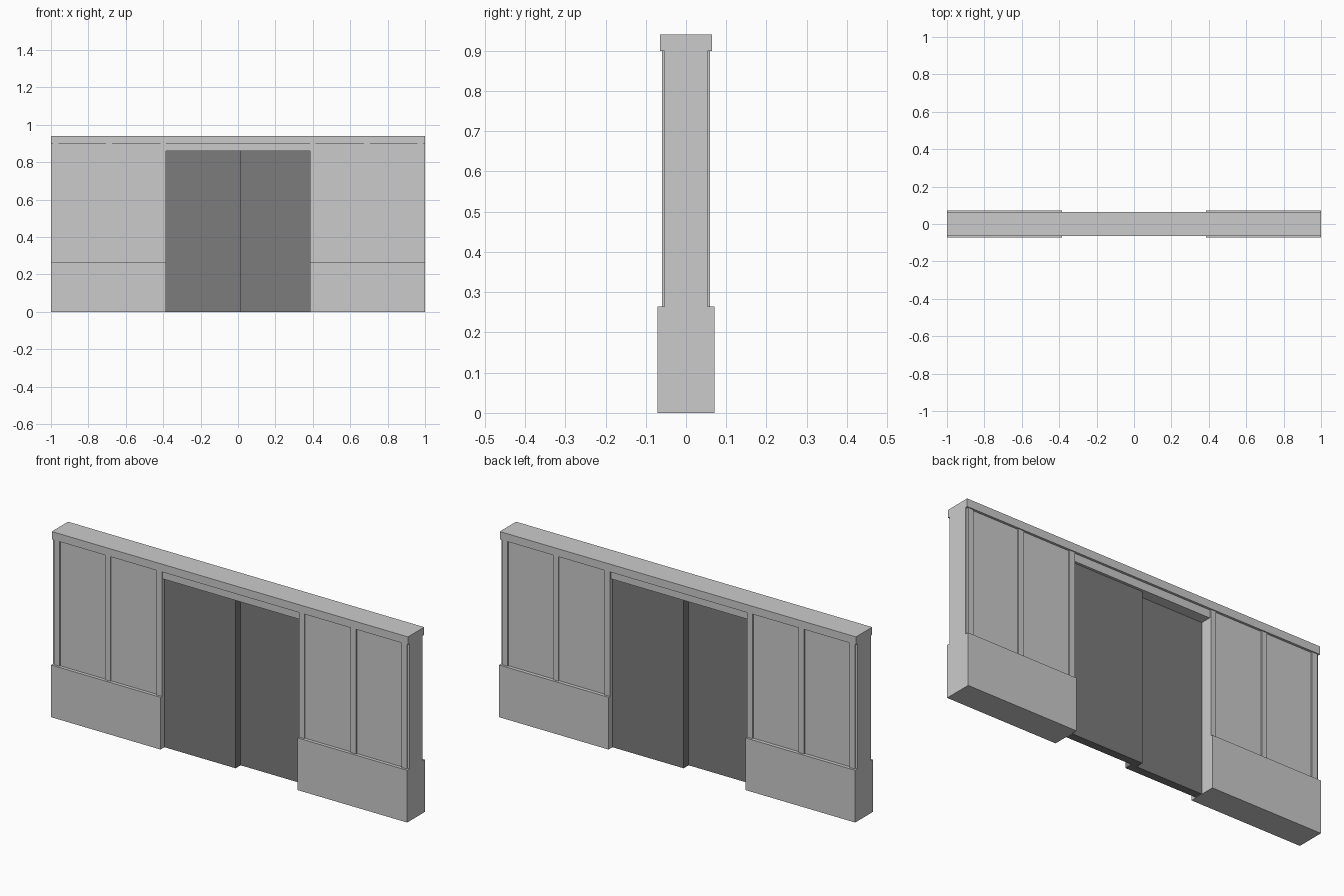
import bpy, bmesh

if "Cube" in bpy.data.objects:
    bpy.data.objects.remove(bpy.data.objects["Cube"])

def prism(name, outline, y0, y1):
    """Extrude an XZ outline from y0 to y1."""
    bm = bmesh.new()
    face = bm.faces.new([bm.verts.new((x, y0, z)) for x, z in outline])
    ext = bmesh.ops.extrude_face_region(bm, geom=[face])
    moved = [v for v in ext["geom"] if isinstance(v, bmesh.types.BMVert)]
    bmesh.ops.translate(bm, verts=moved, vec=(0, y1 - y0, 0))
    bmesh.ops.recalc_face_normals(bm, faces=bm.faces[:])
    mesh = bpy.data.meshes.new(name)
    bm.to_mesh(mesh)
    bm.free()
    ob = bpy.data.objects.new(name, mesh)
    bpy.context.collection.objects.link(ob)
    return ob

def box(name, x0, x1, y0, y1, z0, z1):
    return prism(name, [(x0, z0), (x1, z0), (x1, z1), (x0, z1)], y0, y1)

OPEN_X, OPEN_Z = 0.385, 0.86      # doorway half width and height
PLINTH_Z, CAP_Z, TOP_Z = 0.265, 0.90, 0.94

# Wall core with the doorway left open
half = [(1, 0), (1, CAP_Z), (-1, CAP_Z), (-1, 0)]
doorway = [(-OPEN_X, 0), (-OPEN_X, OPEN_Z), (OPEN_X, OPEN_Z), (OPEN_X, 0)]
prism("wall_core", half + doorway, -0.054, 0.053)

# Top rail
box("top_rail", -1, 1, -0.065, 0.065, CAP_Z, TOP_Z)

# Thick lower plinths and upright battens on both sides of the doorway
for side, s in (("left", -1), ("right", 1)):
    a, b = sorted((s * OPEN_X, s))
    box(f"plinth_{side}", a, b, -0.071, 0.071, 0, PLINTH_Z)
    for i, (u, v) in enumerate(((0.385, 0.415), (0.675, 0.705), (0.96, 0.99))):
        a, b = sorted((s * u, s * v))
        box(f"batten_{side}_{i + 1}", a, b, -0.06, 0.06, PLINTH_Z, CAP_Z)

# Two overlapping sliding doors, one in front of the other
dark = bpy.data.materials.new("dark_door")
dark.diffuse_color = (0.2, 0.2, 0.2, 1)
dark.use_nodes = True
dark.node_tree.nodes["Principled BSDF"].inputs["Base Color"].default_value = dark.diffuse_color
for door in (box("door_left", -OPEN_X, 0.015, -0.04, 0, 0, OPEN_Z),
             box("door_right", -0.015, OPEN_X, 0, 0.04, 0, OPEN_Z)):
    door.data.materials.append(dark)
